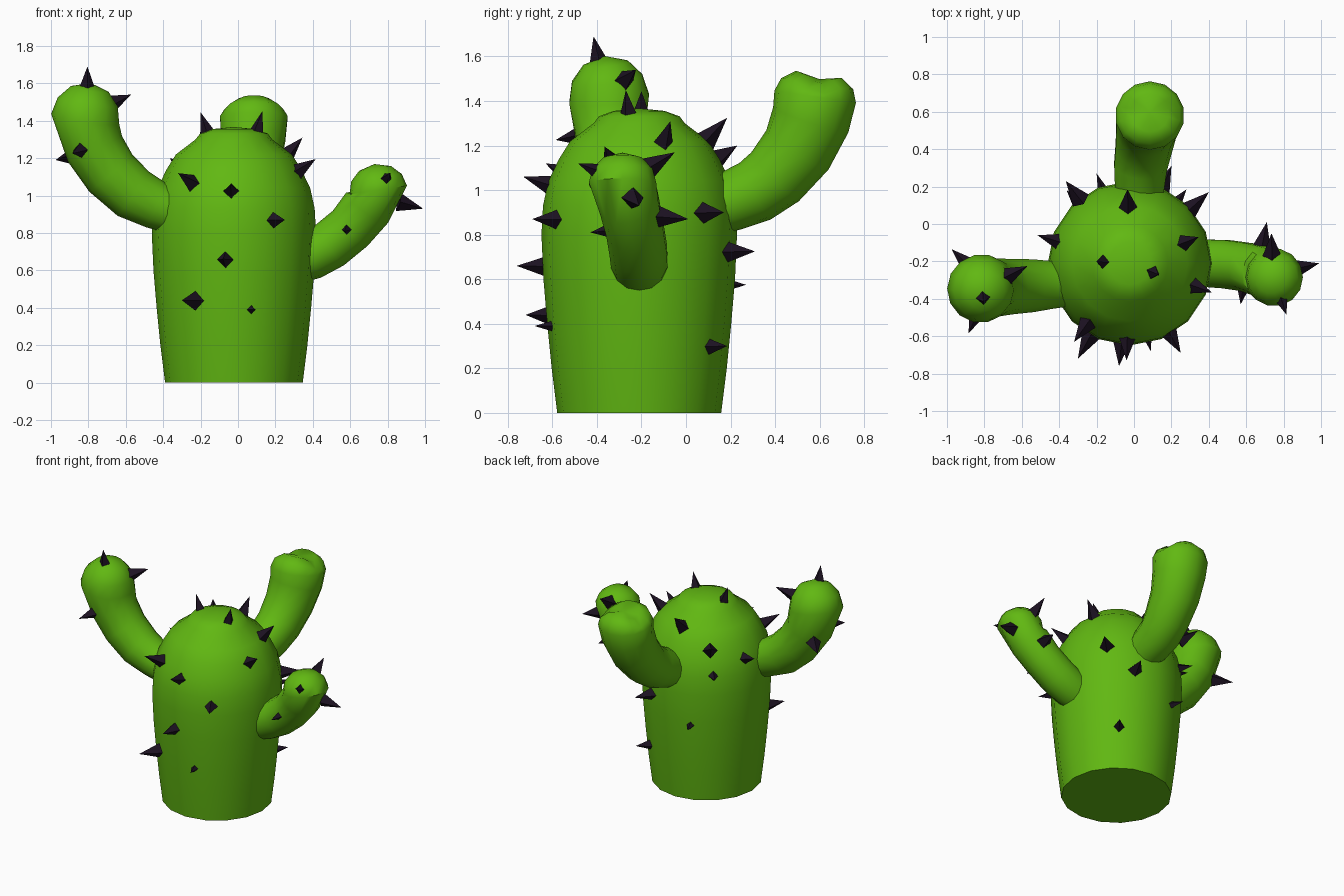
import bpy, bmesh, math
from mathutils import Vector

if "Cube" in bpy.data.objects:
    bpy.data.objects.remove(bpy.data.objects["Cube"])


def material(name, color):
    m = bpy.data.materials.new(name)
    m.diffuse_color = (*color, 1)
    m.use_nodes = True
    m.node_tree.nodes["Principled BSDF"].inputs["Base Color"].default_value = m.diffuse_color
    return m


GREEN = material("green_skin", (0.12, 0.48, 0.006))
DARK = material("dark_spike", (0.012, 0.006, 0.016))


def finish(name, bm, mat, smooth):
    bmesh.ops.recalc_face_normals(bm, faces=bm.faces)
    me = bpy.data.meshes.new(name)
    bm.to_mesh(me)
    bm.free()
    me.materials.append(mat)
    ob = bpy.data.objects.new(name, me)
    bpy.context.collection.objects.link(ob)
    if smooth:
        bpy.context.view_layer.objects.active = ob
        ob.select_set(True)
        bpy.ops.object.shade_smooth_by_angle(angle=math.radians(50))
        ob.select_set(False)
    return ob


def tube(name, stations, side, end_axis, dome, sides, dent=None):
    """Rings along a path of (x, y, z, radius), closed by a rounded dome."""
    pts = [Vector(s[:3]) for s in stations]
    end_axis = Vector(end_axis).normalized()
    rings = []
    for i, p in enumerate(pts):
        t = pts[min(i + 1, len(pts) - 1)] - pts[max(i - 1, 0)]
        rings.append((p, t.normalized() if i < len(pts) - 1 else end_axis, stations[i][3]))
    r_end = stations[-1][3]
    for deg in (28, 56):
        a = math.radians(deg)
        rings.append((pts[-1] + end_axis * dome * math.sin(a), end_axis, r_end * math.cos(a)))
    bm = bmesh.new()
    loops = []
    for p, t, r in rings:
        u = Vector(side).cross(t).normalized()
        v = t.cross(u)
        loops.append([bm.verts.new(p + r * (u * math.cos(a) + v * math.sin(a)))
                      for a in (2 * math.pi * k / sides for k in range(sides))])
    for a, b in zip(loops, loops[1:]):
        for k in range(sides):
            n = (k + 1) % sides
            bm.faces.new((a[k], a[n], b[n], b[k]))
    bm.faces.new(loops[0])
    pole = bm.verts.new(pts[-1] + end_axis * dome)
    for k in range(sides):
        bm.faces.new((loops[-1][k], loops[-1][(k + 1) % sides], pole))
    if dent:
        y0, z0, depth = dent
        for w in bm.verts:
            if w.co.z > z0:
                w.co.z -= depth * math.exp(-((w.co.y - y0) / 0.06) ** 2)
    return finish(name, bm, GREEN, True)


# Trunk
CX, CY = -0.022, -0.21
profile = [(0, 0.368), (0.2, 0.393), (0.4, 0.413), (0.6, 0.43), (0.8, 0.439),
           (0.93, 0.432), (1.04, 0.408), (1.14, 0.36), (1.22, 0.31), (1.30, 0.205)]
bm_stations = [(CX, CY, z, r) for z, r in profile]
tube("trunk", bm_stations, (0, 1, 0), (0, 0, 1), 0.067, 16)

# Arms
tube("left_arm", [(-0.33, -0.32, 0.91, 0.12), (-0.44, -0.325, 0.95, 0.13),
                  (-0.56, -0.33, 1.01, 0.145), (-0.68, -0.335, 1.12, 0.152),
                  (-0.765, -0.34, 1.25, 0.16), (-0.817, -0.345, 1.41, 0.184)],
     (0, 1, 0), (0.03, -0.02, 0.2), 0.195, 14)
tube("right_arm", [(0.28, -0.21, 0.64, 0.12), (0.39, -0.21, 0.68, 0.13),
                   (0.49, -0.215, 0.735, 0.132), (0.6, -0.23, 0.825, 0.132),
                   (0.69, -0.255, 0.935, 0.138), (0.75, -0.285, 1.03, 0.155)],
     (0, 1, 0), (-0.03, 0, 0.2), 0.14, 14)
tube("back_arm", [(0.03, 0.1, 0.91, 0.12), (0.03, 0.2, 0.95, 0.135),
                  (0.035, 0.31, 0.995, 0.145), (0.05, 0.4, 1.06, 0.153),
                  (0.065, 0.5, 1.18, 0.165), (0.08, 0.56, 1.315, 0.178),
                  (0.085, 0.58, 1.42, 0.185)],
     (1, 0, 0), (0, 0.03, 0.2), 0.125, 14, dent=(0.6, 1.45, 0.045))


def spike(name, tip, target, radius, length):
    """Four-sided thorn whose sunk base points at the target."""
    tip, axis = Vector(tip), (Vector(tip) - Vector(target)).normalized()
    bm = bmesh.new()
    bmesh.ops.create_cone(bm, cap_ends=True, segments=4, radius1=radius, radius2=0, depth=length)
    rot = axis.to_track_quat('Z', 'Y').to_matrix().to_4x4()
    bmesh.ops.transform(bm, matrix=rot, verts=bm.verts)
    bmesh.ops.translate(bm, vec=tip - axis * length / 2, verts=bm.verts)
    finish(name, bm, DARK, False)


# Trunk spikes, tip positions
trunk_tips = [(-0.32, -0.63, 1.12), (-0.04, -0.73, 1.06), (0.25, -0.69, 0.87),
              (-0.08, -0.76, 0.66), (-0.3, -0.72, 0.44), (-0.2, -0.2, 1.445),
              (0.13, -0.27, 1.45), (0.345, -0.07, 1.31), (0.415, -0.365, 1.195),
              (-0.365, 0.23, 1.2), (-0.035, 0.185, 1.325), (0.2, 0.31, 0.725),
              (0.4, 0.17, 0.9), (-0.515, -0.06, 1.06), (-0.36, 0.18, 0.95),
              (0.28, 0.185, 0.3)]
for i, (x, y, z) in enumerate(trunk_tips):
    spike(f"trunk_spike_{i}", (x, y, z), (CX, CY, min(z - 0.01, 0.9)), 0.052, 0.15)
for i, tip in enumerate([(0.09, -0.68, 0.39), (-0.2, 0.27, 0.575)]):
    spike(f"trunk_small_spike_{i}", tip, (CX, CY, tip[2]), 0.035, 0.12)

# Arm spikes, tip and the point on the arm axis each one grows from
arm_spikes = [((-0.805, -0.415, 1.69), (-0.81, -0.36, 1.42)),
              ((-0.57, -0.225, 1.54), (-0.81, -0.345, 1.43)),
              ((-0.885, -0.585, 1.225), (-0.78, -0.34, 1.27)),
              ((-0.975, -0.135, 1.19), (-0.76, -0.34, 1.24)),
              ((0.99, -0.21, 0.93), (0.73, -0.27, 1.0)),
              ((0.815, -0.485, 1.12), (0.75, -0.285, 1.04)),
              ((0.735, -0.05, 1.17), (0.74, -0.285, 1.03)),
              ((0.71, 0.01, 0.87), (0.66, -0.24, 0.89)),
              ((0.57, -0.43, 0.81), (0.6, -0.23, 0.83))]
for i, (tip, target) in enumerate(arm_spikes):
    spike(f"arm_spike_{i}", tip, target, 0.05, 0.14)
